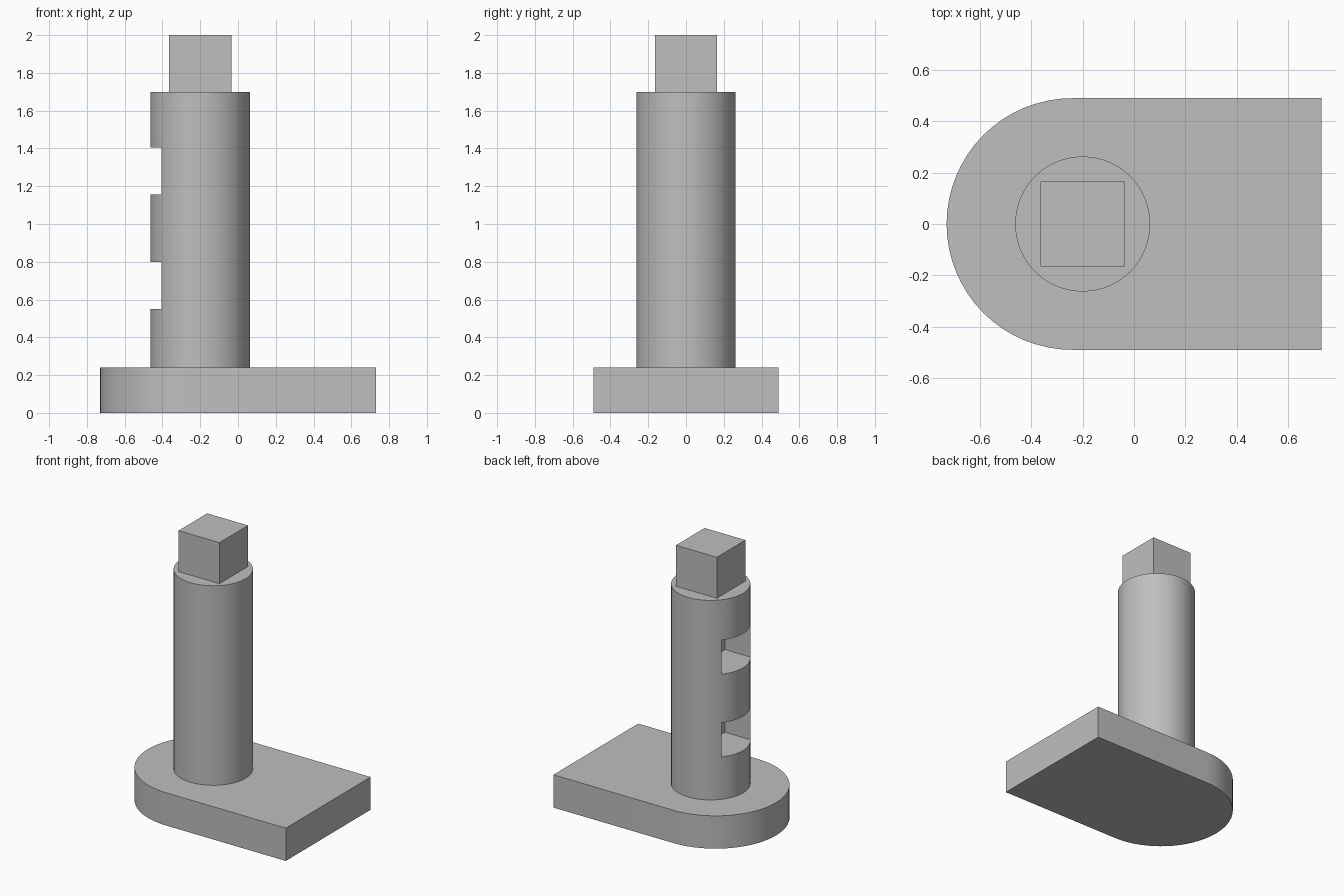
import bpy
import math

default_cube = bpy.data.objects.get("Cube")
if default_cube:
    bpy.data.objects.remove(default_cube, do_unlink=True)

AXIS_X = -0.2        # post axis
BASE_TOP = 0.24
POST_TOP = 1.7
PEG_HALF = 0.165     # half width of the square peg and of the slots

gray = bpy.data.materials.new("plain gray")
gray.use_nodes = True
gray.diffuse_color = (0.52, 0.52, 0.52, 1)
gray.node_tree.nodes["Principled BSDF"].inputs["Base Color"].default_value = (0.52, 0.52, 0.52, 1)


def box(name, x0, x1, half_y, z0, z1):
    """Axis-aligned block, symmetric in y."""
    bpy.ops.mesh.primitive_cube_add(size=1, location=((x0 + x1) / 2, 0, (z0 + z1) / 2))
    obj = bpy.context.object
    obj.name = name
    obj.scale = (x1 - x0, 2 * half_y, z1 - z0)
    bpy.ops.object.transform_apply(location=False, rotation=False, scale=True)
    obj.data.materials.append(gray)
    return obj


def smooth(obj):
    bpy.ops.object.select_all(action='DESELECT')
    obj.select_set(True)
    bpy.context.view_layer.objects.active = obj
    bpy.ops.object.shade_smooth_by_angle(angle=math.radians(30))


# Base plate: square at one end, half round at the other
half_length, half_width, steps = 0.73, 0.49, 32
arc_x = -half_length + half_width
outline = [(half_length, -half_width), (half_length, half_width)]
for i in range(steps + 1):
    a = math.pi / 2 + math.pi * i / steps
    outline.append((arc_x + half_width * math.cos(a), half_width * math.sin(a)))
n = len(outline)
verts = [(x, y, z) for z in (0, BASE_TOP) for x, y in outline]
faces = [list(range(n))[::-1], list(range(n, 2 * n))]
faces += [(i, (i + 1) % n, n + (i + 1) % n, n + i) for i in range(n)]
mesh = bpy.data.meshes.new("base_plate")
mesh.from_pydata(verts, [], faces)
mesh.materials.append(gray)
base = bpy.data.objects.new("base_plate", mesh)
bpy.context.collection.objects.link(base)
smooth(base)

# Round post
bpy.ops.mesh.primitive_cylinder_add(vertices=64, radius=0.263, depth=POST_TOP - BASE_TOP,
                                    location=(AXIS_X, 0, (BASE_TOP + POST_TOP) / 2))
post = bpy.context.object
post.name = "post"
post.data.materials.append(gray)

# Two slots cut into the post as far as its axis
for z0, z1 in ((0.55, 0.80), (1.155, 1.405)):
    cutter = box("slot_cutter", AXIS_X - 0.4, AXIS_X, PEG_HALF, z0, z1)
    cutter.hide_render = True
    cut = post.modifiers.new("slot", 'BOOLEAN')
    cut.operation = 'DIFFERENCE'
    cut.solver = 'EXACT'
    cut.object = cutter
    bpy.context.view_layer.objects.active = post
    bpy.ops.object.modifier_apply(modifier=cut.name)
    bpy.data.objects.remove(cutter, do_unlink=True)
smooth(post)

# Square peg on top
box("square_peg", AXIS_X - PEG_HALF, AXIS_X + PEG_HALF, PEG_HALF, POST_TOP, 2.0)
